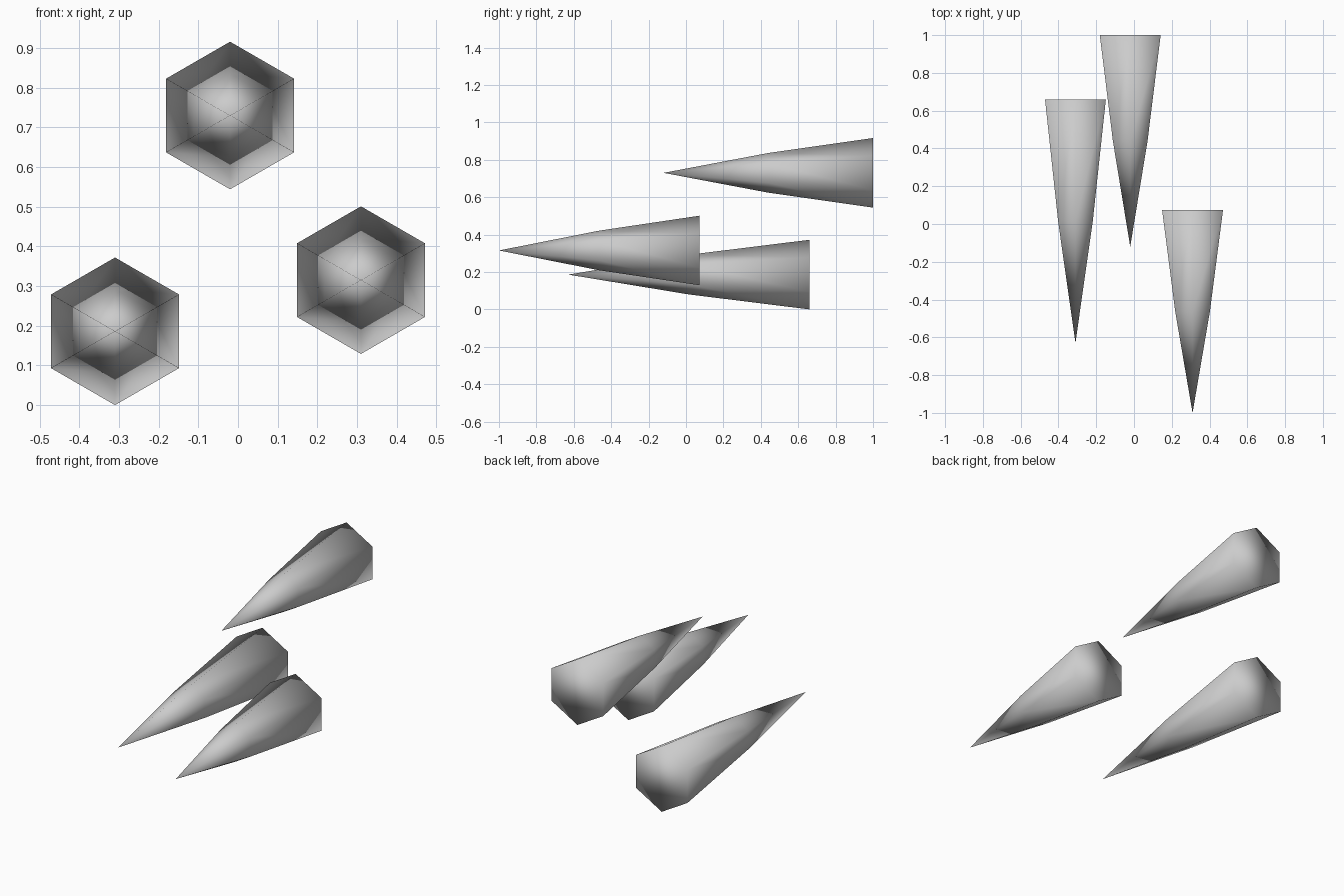
import bpy
import bmesh
from math import sin, cos, pi

cube = bpy.data.objects.get("Cube")
if cube:
    bpy.data.objects.remove(cube)

# Plain grey for all spikes
grey = bpy.data.materials.new("grey")
grey.use_nodes = True
colour = (0.6, 0.6, 0.6, 1)
grey.diffuse_color = colour
grey.node_tree.nodes["Principled BSDF"].inputs["Base Color"].default_value = colour

SIDES, BASE_R, MID_R = 6, 0.186, 0.106


def spike(name, x, z, tip_y, base_y):
    """Six-sided spike pointing forward, bulging slightly at half length."""
    bm = bmesh.new()

    def ring(radius, y):
        angles = [2 * pi * i / SIDES for i in range(SIDES)]
        return [bm.verts.new((radius * sin(a), y, radius * cos(a))) for a in angles]

    length = base_y - tip_y
    tip = bm.verts.new((0, 0, 0))
    mid, base = ring(MID_R, length / 2), ring(BASE_R, length)
    for i in range(SIDES):
        j = (i + 1) % SIDES
        bm.faces.new((tip, mid[i], mid[j]))
        bm.faces.new((mid[i], base[i], base[j], mid[j]))
    bm.faces.new(base)  # flat back cap
    bmesh.ops.recalc_face_normals(bm, faces=bm.faces[:])
    for face in bm.faces:
        face.smooth = True

    mesh = bpy.data.meshes.new(name)
    bm.to_mesh(mesh)
    bm.free()
    mesh.materials.append(grey)
    obj = bpy.data.objects.new(name, mesh)
    obj.location = (x, tip_y, z)
    bpy.context.collection.objects.link(obj)


spike("top_spike", -0.02, 0.73, -0.12, 1.0)
spike("right_spike", -0.31, 0.186, -0.63, 0.66)
spike("left_spike", 0.31, 0.315, -1.0, 0.073)
